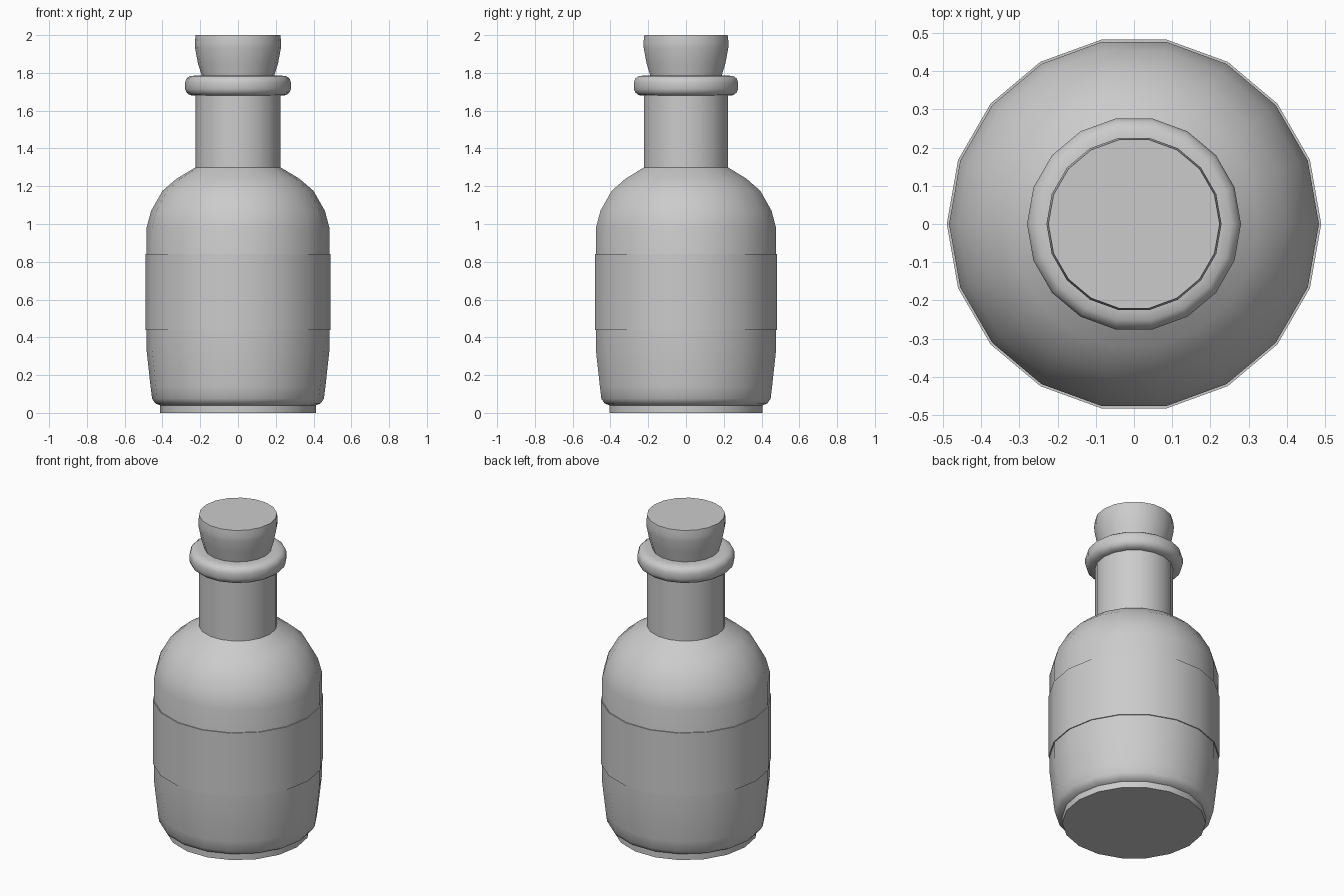
import bpy
import bmesh
import math
from mathutils import Vector

SIDES = 18

cube = bpy.data.objects.get("Cube")
if cube:
    bpy.data.objects.remove(cube, do_unlink=True)

grey = bpy.data.materials.new("plain grey")
grey.use_nodes = True
colour = (0.6, 0.6, 0.6, 1)
grey.diffuse_color = colour
grey.node_tree.nodes["Principled BSDF"].inputs["Base Color"].default_value = colour


def lathe(name, profile, angle=40, cap_start=False, cap_end=False):
    """Turn a (radius, height) profile around z, listed so that faces point outward."""
    bm = bmesh.new()
    rings = []
    for r, z in profile:
        turn = [2 * math.pi * i / SIDES for i in range(SIDES)]
        rings.append([bm.verts.new(Vector((r * math.cos(a), r * math.sin(a), z))) for a in turn])
    for low, high in zip(rings, rings[1:]):
        for i in range(SIDES):
            j = (i + 1) % SIDES
            bm.faces.new((low[i], low[j], high[j], high[i]))
    if cap_start:
        bm.faces.new(rings[0][::-1])
    if cap_end:
        bm.faces.new(rings[-1])
    mesh = bpy.data.meshes.new(name)
    bm.to_mesh(mesh)
    bm.free()
    mesh.materials.append(grey)
    obj = bpy.data.objects.new(name, mesh)
    bpy.context.collection.objects.link(obj)
    bpy.ops.object.select_all(action="DESELECT")
    obj.select_set(True)
    bpy.context.view_layer.objects.active = obj
    bpy.ops.object.shade_smooth_by_angle(angle=math.radians(angle))
    return obj


# Rounded body on a small recessed foot
lathe("body", [
    (0.412, 0), (0.412, 0.04), (0.437, 0.05), (0.455, 0.075), (0.463, 0.14),
    (0.484, 0.33), (0.484, 0.98), (0.46, 1.07), (0.4, 1.175), (0.325, 1.24), (0.225, 1.3),
], cap_start=True)

# Straight neck
lathe("neck", [(0.225, 1.3), (0.225, 1.7)])

# Rolled lip, turning into the mouth
lathe("lip", [
    (0.225, 1.68), (0.255, 1.682), (0.273, 1.697), (0.28, 1.715), (0.28, 1.75),
    (0.273, 1.77), (0.255, 1.783), (0.225, 1.786), (0.185, 1.786), (0.185, 1.74),
], angle=50)

# Tapered stopper
lathe("stopper", [
    (0.18, 1.72), (0.192, 1.786), (0.212, 1.85), (0.227, 1.93), (0.229, 1.96), (0.224, 2),
], cap_start=True, cap_end=True)

# Label wrapped around the body
lathe("label", [(0.484, 0.44), (0.49, 0.44), (0.49, 0.84), (0.484, 0.84)])
